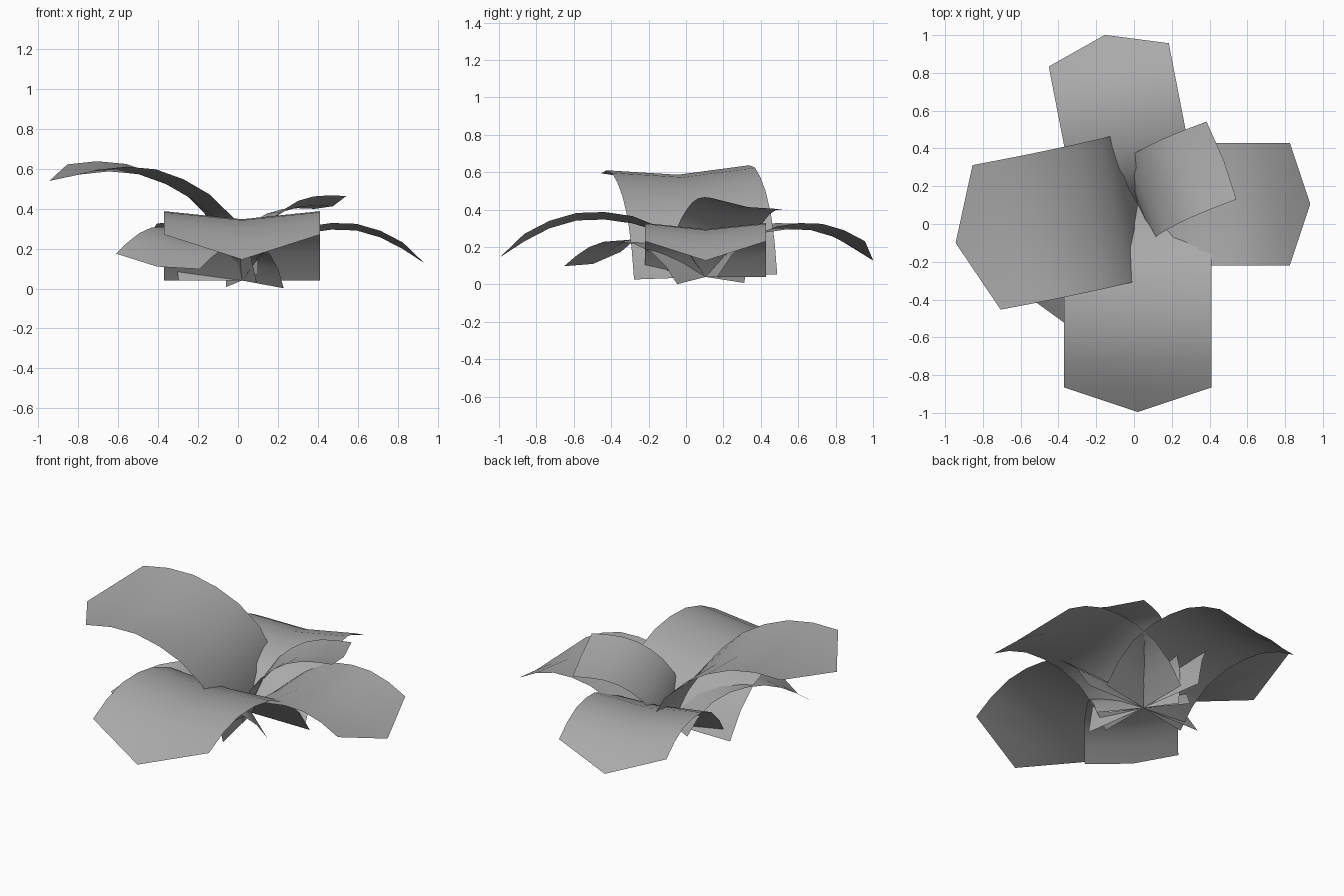
import bpy
import bmesh
from math import radians
from mathutils import Matrix, Vector

cube = bpy.data.objects.get("Cube")
if cube:
    bpy.data.objects.remove(cube, do_unlink=True)

leaf_grey = bpy.data.materials.new("leaf_grey")
leaf_grey.use_nodes = True
COLOUR = (0.4, 0.4, 0.4, 1.0)
leaf_grey.diffuse_color = COLOUR
leaf_grey.node_tree.nodes["Principled BSDF"].inputs["Base Color"].default_value = COLOUR

# Arched side profile of a full-size leaf: distance out, height
PROFILE = [(0, 0), (0.1, 0.145), (0.23, 0.26), (0.39, 0.325), (0.54, 0.347),
           (0.69, 0.342), (0.835, 0.3), (0.97, 0.23), (1.1, 0.145)]
HALF_WIDTH = 0.39
FOLD = 0.04
CENTRE = Vector((0.02, 0.105, 0.04))


def make_leaf(name, yaw, scale, pitch=0, roll=0, pointed=True):
    """Constant-width arched strip with a valley fold along its middle."""
    bm = bmesh.new()
    previous = None
    last = len(PROFILE) - 1
    for i, (out, height) in enumerate(PROFILE):
        dip = FOLD * min(1, out / 0.4)
        middle = bm.verts.new((out, 0, height - dip))
        if i == last and pointed:
            # Pointed end: two triangles meeting at the tip
            bm.faces.new((previous[0], middle, previous[1]))
            bm.faces.new((previous[1], middle, previous[2]))
            break
        row = [bm.verts.new((out, -HALF_WIDTH, height)), middle,
               bm.verts.new((out, HALF_WIDTH, height))]
        if previous:
            for k in range(2):
                bm.faces.new((previous[k], row[k], row[k + 1], previous[k + 1]))
        previous = row
    turn = (Matrix.Rotation(radians(yaw), 4, 'Z') @ Matrix.Rotation(radians(roll), 4, 'X')
            @ Matrix.Rotation(radians(-pitch), 4, 'Y'))
    bm.transform(Matrix.Translation(CENTRE) @ turn @ Matrix.Scale(scale, 4))
    for face in bm.faces:
        face.smooth = True
    mesh = bpy.data.meshes.new(name)
    bm.to_mesh(mesh)
    bm.free()
    mesh.materials.append(leaf_grey)
    leaf = bpy.data.objects.new(name, mesh)
    bpy.context.collection.objects.link(leaf)


# Large pointed leaves
make_leaf("front_leaf", -90, 1.0)
make_leaf("left_leaf", 0, 0.83)
make_leaf("back_leaf", 101, 0.83)
make_leaf("right_raised_leaf", 191, 1.0, pitch=21.4, roll=-2)

# Small blunt leaves
make_leaf("small_raised_leaf", 21, 0.572, pitch=31, roll=-8.3, pointed=False)
make_leaf("small_low_leaf", 234, 0.67, roll=-8.5, pointed=False)
